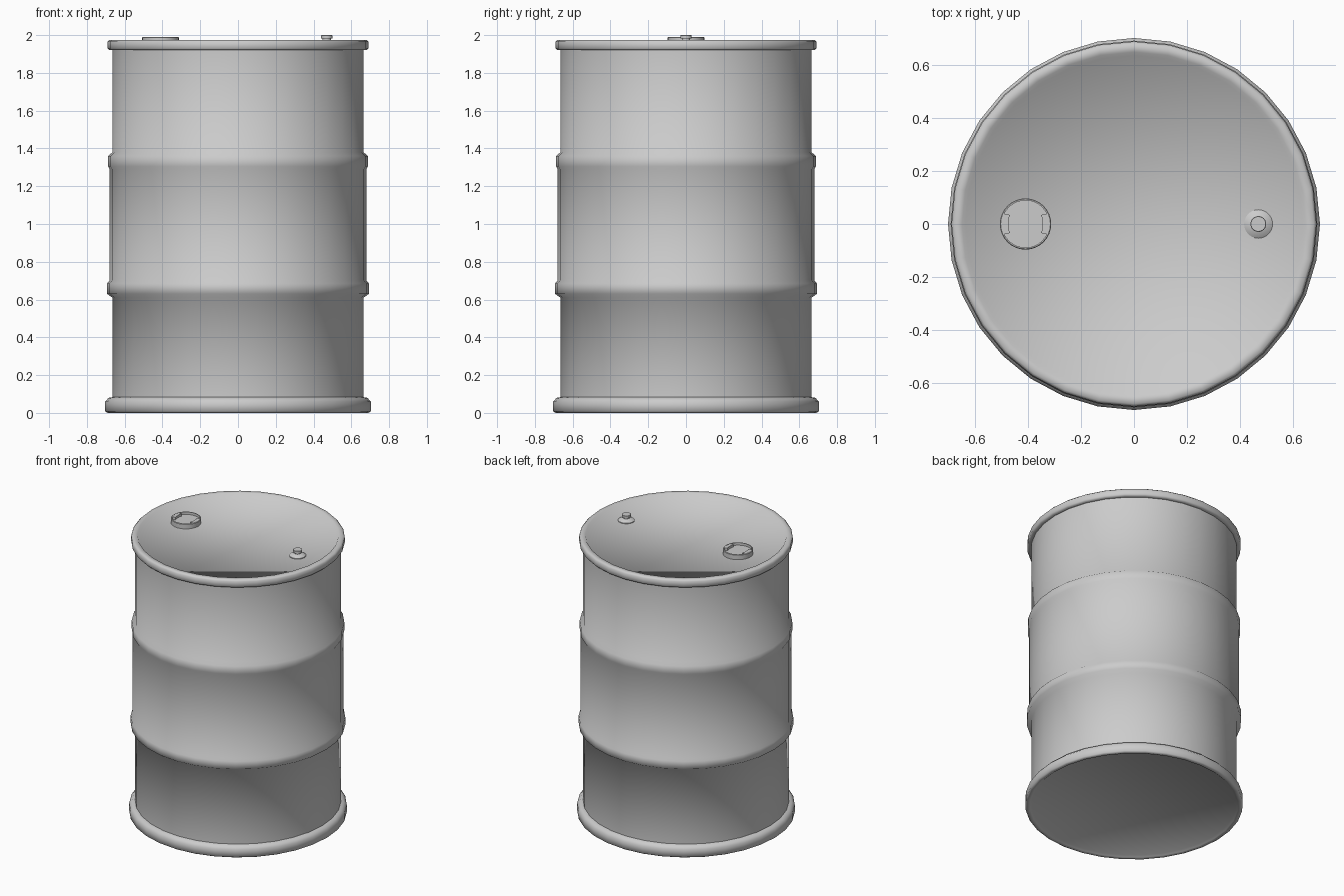
import bpy, bmesh, math
from math import cos, sin, pi

if "Cube" in bpy.data.objects:
    bpy.data.objects.remove(bpy.data.objects["Cube"])


def finish(name, bm, angle):
    bmesh.ops.recalc_face_normals(bm, faces=bm.faces[:])
    me = bpy.data.meshes.new(name)
    bm.to_mesh(me)
    bm.free()
    ob = bpy.data.objects.new(name, me)
    bpy.context.collection.objects.link(ob)
    bpy.ops.object.select_all(action='DESELECT')
    bpy.context.view_layer.objects.active = ob
    ob.select_set(True)
    bpy.ops.object.shade_smooth_by_angle(angle=math.radians(angle))
    return ob


def lathe(name, profile, segments, centre=(0, 0), angle=35):
    """Spin (radius, z) points round a vertical axis and cap both ends."""
    bm = bmesh.new()
    rings = [[bm.verts.new((centre[0] + r * cos(2 * pi * i / segments),
                            centre[1] + r * sin(2 * pi * i / segments), z))
              for i in range(segments)] for r, z in profile]
    for a, b in zip(rings, rings[1:]):
        for i in range(segments):
            j = (i + 1) % segments
            bm.faces.new((a[i], a[j], b[j], b[i]))
    bm.faces.new(rings[0])
    bm.faces.new(rings[-1])
    return finish(name, bm, angle)


def prism(name, outline, z0, z1):
    bm = bmesh.new()
    face = bm.faces.new([bm.verts.new((x, y, z0)) for x, y in outline])
    new = bmesh.ops.extrude_face_region(bm, geom=[face])['geom']
    for v in new:
        if isinstance(v, bmesh.types.BMVert):
            v.co.z = z1
    return finish(name, bm, 30)


LID = 1.955

# Drum shell: bottom rim, two rolling hoops, top rim and recessed lid
lathe("drum_body", [
    (0.66, 0.015), (0.672, 0.005), (0.69, 0.0), (0.703, 0.008),
    (0.703, 0.06), (0.685, 0.08), (0.665, 0.083),
    (0.665, 0.61), (0.693, 0.63), (0.693, 0.685), (0.68, 0.70),
    (0.68, 1.29), (0.687, 1.305), (0.687, 1.36), (0.665, 1.38),
    (0.665, 1.92), (0.682, 1.92), (0.69, 1.93),
    (0.69, 1.965), (0.68, 1.975), (0.65, 1.975), (0.637, LID),
], 32, angle=62)

# Large filler cap with a sunken centre
CAP = (-0.41, 0)
lathe("filler_cap", [
    (0.097, LID - 0.005), (0.097, 1.987), (0.094, 1.99),
    (0.089, 1.99), (0.089, 1.972),
], 32, CAP)

# Two grip lugs inside the cap
for side, label in ((-1, "left"), (1, "right")):
    arc = [(CAP[0] + side * 0.091 * cos(t), 0.091 * sin(t))
           for t in [math.radians(d) for d in range(-24, 25, 8)]]
    inner = [(CAP[0] + side * x, y) for x, y in
             ((0.079, 0.038), (0.058, 0.034), (0.064, 0.02),
              (0.064, -0.02), (0.058, -0.034), (0.079, -0.038))]
    prism("cap_lug_" + label, arc + inner, 1.97, 1.989)

# Small vent plug: tapered collar with a post
lathe("vent_plug", [
    (0.054, LID - 0.005), (0.054, 1.96), (0.034, 1.973),
    (0.022, 1.975), (0.022, 1.982), (0.03, 1.983), (0.03, 1.998), (0.028, 2.0),
], 24, (0.47, 0))
